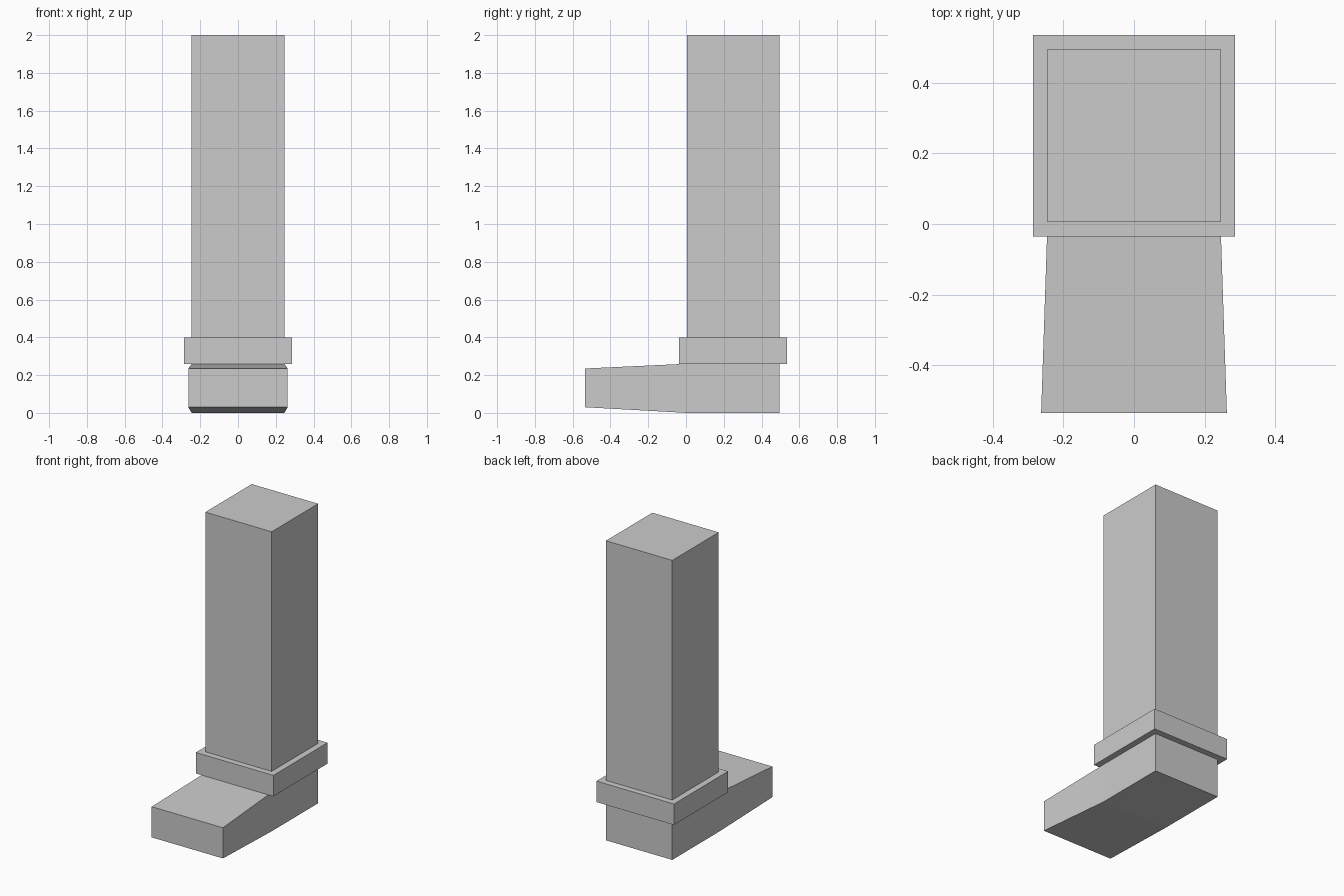
import bpy, bmesh
from mathutils import Vector

if "Cube" in bpy.data.objects:
    bpy.data.objects.remove(bpy.data.objects["Cube"])

bm = bmesh.new()
MID_Y = 0.25


def extrude(face, verts_to):
    """Extrude a face and place each new vertex with verts_to(co)."""
    new = bmesh.ops.extrude_discrete_faces(bm, faces=[face])["faces"][0]
    for v in new.verts:
        v.co = verts_to(v.co)
    return new


def square(half, z):
    """Mover that snaps a ring to a square around the leg at height z."""
    return lambda c: Vector((half if c.x > 0 else -half,
                             MID_Y + (half if c.y > MID_Y else -half), z))


# Heel block under the leg
bmesh.ops.create_cube(bm, size=1)
for v in bm.verts:
    v.co = square(0.245, 0.26 if v.co.z > 0 else 0)(v.co + Vector((0, MID_Y, 0)))
bm.normal_update()
top = max(bm.faces, key=lambda f: f.normal.z)
front = min(bm.faces, key=lambda f: f.normal.y)

# Toe: flares sideways, tapers in height
extrude(front, lambda c: Vector((0.263 if c.x > 0 else -0.263, -0.535,
                                 0.235 if c.z > 0.1 else 0.03)))

# Ankle cuff, then the tall leg shaft
for half, z in ((0.286, 0.26), (0.286, 0.40), (0.245, 0.40), (0.245, 2.0)):
    top = extrude(top, square(half, z))

bmesh.ops.recalc_face_normals(bm, faces=bm.faces)
mesh = bpy.data.meshes.new("booted_leg")
bm.to_mesh(mesh)
bm.free()
bpy.context.collection.objects.link(bpy.data.objects.new("booted_leg", mesh))
